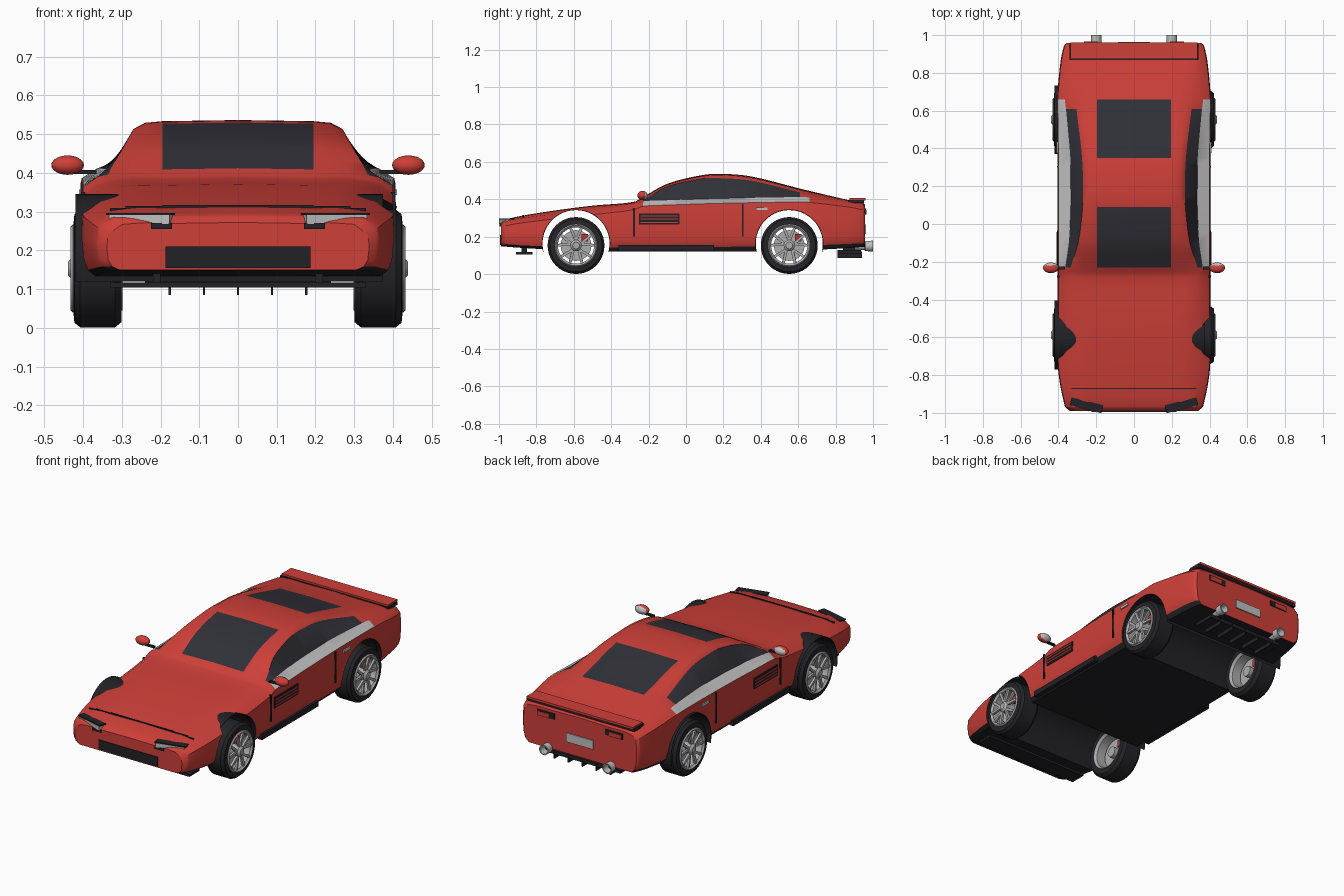
import bpy, bmesh
from math import sin, cos, pi, radians
from mathutils import Vector, Matrix

if "Cube" in bpy.data.objects:
    bpy.data.objects.remove(bpy.data.objects["Cube"])


def material(name, *rgb):
    m = bpy.data.materials.new(name)
    m.use_nodes = True
    m.diffuse_color = (*rgb, 1)
    m.node_tree.nodes["Principled BSDF"].inputs["Base Color"].default_value = (*rgb, 1)
    return m


red = material("red paint", .62, .05, .04)
black = material("black trim", .016, .016, .02)
glass = material("dark glass", .03, .03, .04)
silver = material("light silver", .52, .52, .52)
rubber = material("tyre rubber", .018, .018, .022)
metal = material("wheel metal", .42, .42, .42)
brake_red = material("brake red", .5, .03, .03)
parts = []


def finish(name, bm, *mats):
    bmesh.ops.recalc_face_normals(bm, faces=bm.faces)
    mesh = bpy.data.meshes.new(name)
    bm.to_mesh(mesh)
    bm.free()
    for m in mats:
        mesh.materials.append(m)
    ob = bpy.data.objects.new(name, mesh)
    bpy.context.collection.objects.link(ob)
    parts.append(ob)
    return ob


def box(name, mat, x, y, z, turn=0):
    """Box from three (low, high) ranges, turned about z."""
    bm = bmesh.new()
    size = [b - a for a, b in (x, y, z)]
    mid = [(a + b) / 2 for a, b in (x, y, z)]
    bmesh.ops.create_cube(bm, size=1, matrix=Matrix.Translation(mid)
                          @ Matrix.Rotation(turn, 4, 'Z') @ Matrix.Diagonal((*size, 1)))
    return finish(name, bm, mat)


def side_box(name, mat, s, x, y, z, turn=0):
    return box(name, mat, sorted((s * x[0], s * x[1])), y, z, s * turn)


def lathe(name, mats, profile, loc, steps=40, turn=0, closed=False, arc=None, index=0):
    """Spin (x, radius) points about the x axis."""
    bm = bmesh.new()
    start, sweep = arc or (0, 2 * pi)
    count = steps + 1 if arc else steps
    rings = []
    for i in range(count):
        a = start + sweep * i / steps
        rings.append([bm.verts.new((x, r * cos(a), r * sin(a))) for x, r in profile])
    n = len(profile)
    for i in range(steps):
        p, q = rings[i], rings[(i + 1) % count]
        for j in range(n if closed else n - 1):
            k = (j + 1) % n
            bm.faces.new((p[j], p[k], q[k], q[j]))
    bmesh.ops.remove_doubles(bm, verts=bm.verts, dist=1e-5)
    for f in bm.faces:
        f.material_index = index
    bmesh.ops.rotate(bm, verts=bm.verts, matrix=Matrix.Rotation(turn, 3, 'Z'))
    bmesh.ops.translate(bm, verts=bm.verts, vec=loc)
    return finish(name, bm, *mats)


# Body stations: y, top, half width, window top x and z, window sill x and z
stations = [
    (-.99, .272, .335, .26, .27, .3, .267),
    (-.965, .293, .362, .28, .29, .325, .285),
    (-.75, .333, .4, .3, .325, .35, .316),
    (-.5, .366, .4, .31, .357, .36, .344),
    (-.28, .386, .4, .33, .379, .365, .37),
    (-.23, .412, .4, .335, .396, .364, .389),
    (-.1, .483, .4, .295, .468, .345, .395),
    (.09, .53, .4, .272, .51, .335, .402),
    (.2, .536, .4, .27, .512, .335, .405),
    (.35, .522, .4, .275, .5, .337, .408),
    (.61, .457, .404, .305, .437, .36, .412),
    (.66, .445, .404, .312, .428, .365, .41),
    (.86, .398, .385, .32, .392, .35, .386),
    (.945, .382, .366, .31, .377, .34, .37),
    (.957, .37, .354, .3, .365, .33, .36)]


def blend(i, t):
    """Smooth curve through the stations."""
    a, b = stations[i], stations[i + 1]
    before = stations[max(i - 1, 0)]
    after = stations[min(i + 2, len(stations) - 1)]
    h = b[0] - a[0]
    row = [a[0] + h * t]
    for c in range(1, 7):
        m0 = (b[c] - before[c]) / (b[0] - before[0]) * h
        m1 = (after[c] - a[c]) / (after[0] - a[0]) * h
        d = b[c] - a[c]
        row.append(a[c] + t * m0 + t * t * (3 * d - 2 * m0 - m1) + t ** 3 * (m0 + m1 - 2 * d))
    return row


def section(row):
    y, top, w, x3, z3, x4, z4 = row
    low = .12 + .03 * abs(y) ** 3
    z5 = z4 - .026
    half = [(.195, top - .003), (.195 + .6 * (x3 - .195), top - .3 * (top - z3)),
            (x3, z3), (x4, z4), (w, z5)]
    for f, inset in ((.35, -.004), (.72, 0), (.9, .01), (1, .03)):
        half.append((w - inset, z5 + f * (low - z5)))
    ring = [(0, top)] + half + [(0, low)] + [(-x, z) for x, z in reversed(half)]
    return [Vector((x, y, z)) for x, z in ring]


rows = [blend(i, t / 4) for i in range(len(stations) - 1) for t in range(4)]
rows.append(stations[-1])
bm = bmesh.new()
loops = [[bm.verts.new(p) for p in section(r)] for r in rows]
count = len(loops[0])
for i in range(len(rows) - 1):
    y = (rows[i][0] + rows[i + 1][0]) / 2
    for j in range(count):
        k = (j + 1) % count
        f = bm.faces.new((loops[i][j], loops[i][k], loops[i + 1][k], loops[i + 1][j]))
        band = min(j, count - 1 - j)
        if band >= 8:
            f.material_index = 1
        elif band == 0 and (-.23 < y < .09 or .35 < y < .66):
            f.material_index = 2
        elif band == 3 and -.23 < y < .61:
            f.material_index = 2
        elif band == 4 and -.23 < y < .66:
            f.material_index = 3
bm.faces.new(loops[0])
bm.faces.new(loops[-1])
paint = (red, black, glass, silver)
body = finish("body", bm, *paint)

# Wheel wells cut right through, each with an open liner
AXLES = (-.588, .552)
cutters = []
for y in AXLES:
    cut = lathe("well_cutter", paint, [(-.6, 0), (-.6, .181), (.6, .181), (.6, 0)],
                (0, y, .163), steps=48, index=1)
    cut.hide_render = True
    cutters.append(cut)
    mod = body.modifiers.new("well", 'BOOLEAN')
    mod.operation, mod.solver, mod.object = 'DIFFERENCE', 'EXACT', cut
graph = bpy.context.evaluated_depsgraph_get()
body.data = bpy.data.meshes.new_from_object(body.evaluated_get(graph))
body.modifiers.clear()
for cut in cutters:
    parts.remove(cut)
    bpy.data.objects.remove(cut)
for y in AXLES:
    lathe("well_liner", [black], [(-.42, .179), (.375, .179), (.375, .182), (-.42, .182)],
          (0, y, .163), closed=True, arc=(radians(-14), radians(208)))


# Wheels
def spokes(loc, turn):
    bm = bmesh.new()
    for i in range(5):
        a = pi / 2 + i * 2 * pi / 5
        for lean in (-.3, .3):
            p = Vector((.058, .025 * cos(a), .025 * sin(a)))
            q = Vector((.06, .1 * cos(a + lean), .1 * sin(a + lean)))
            d = q - p
            rot = d.to_track_quat('Z', 'X').to_matrix().to_4x4()
            bmesh.ops.create_cube(bm, size=1, matrix=Matrix.Translation((p + q) / 2) @ rot
                                  @ Matrix.Diagonal((.014, .013, d.length, 1)))
    bmesh.ops.rotate(bm, verts=bm.verts, matrix=Matrix.Rotation(turn, 3, 'Z'))
    bmesh.ops.translate(bm, verts=bm.verts, vec=loc)
    finish("wheel_spokes", bm, metal)


for y in AXLES:
    for s in (1, -1):
        at, turn = (s * .3625, y, .153), 0 if s > 0 else pi
        lathe("tyre", [rubber], [(-.06, .105), (-.062, .138), (-.045, .152), (.045, .152),
              (.06, .14), (.063, .108)], at, turn=turn, closed=True)
        lathe("wheel_rim", [metal], [(.064, .114), (.07, .108), (.06, .097), (-.05, .097),
              (-.064, .108), (-.05, .112)], at, turn=turn, closed=True)
        lathe("brake_disc", [metal], [(-.006, 0), (-.006, .082), (.006, .082), (.006, 0)], at, turn=turn)
        lathe("wheel_hub", [metal], [(-.03, 0), (-.03, .03), (.065, .03), (.076, .018), (.076, 0)],
              at, steps=20, turn=turn)
        spokes(at, turn)
        side_box("brake_caliper", brake_red, s, (.35, .39), (y + .03, y + .065), (.175, .215))

# Side trim, vents, handles and mirrors
for s in (1, -1):
    side_box("door_front_gap", black, s, (.395, .407), (-.283, -.272), (.2, .35))
    side_box("door_rear_gap", black, s, (.395, .407), (.3, .308), (.2, .375))
    side_box("door_handle", silver, s, (.395, .41), (.375, .435), (.343, .357))
    side_box("sill", black, s, (.38, .405), (-.36, .15), (.124, .155))
    side_box("vent", black, s, (.396, .408), (-.25, -.035), (.265, .325))
    for z in (.276, .293, .31):
        side_box("vent_slat", red, s, (.4, .411), (-.243, -.042), (z - .002, z + .004))
    side_box("mirror_arm", black, s, (.365, .425), (-.24, -.225), (.397, .407))
    bm = bmesh.new()
    bmesh.ops.create_uvsphere(bm, u_segments=24, v_segments=14, radius=1, matrix=Matrix.Translation(
        (s * .44, -.232, .42)) @ Matrix.Diagonal((.042, .028, .025, 1)))
    for f in bm.faces:
        f.material_index = int(f.calc_center_median().y > -.22)
    finish("mirror", bm, red, silver)

    # Headlights, tail lights and exhausts
    lean = radians(14)
    side_box("headlight_lens", silver, s, (.17, .33), (-.982, -.94), (.268, .291), lean)
    side_box("headlight_cover", black, s, (.165, .338), (-.98, -.938), (.291, .297), lean)
    side_box("headlight_corner", black, s, (.17, .225), (-.996, -.96), (.255, .27))
    side_box("tail_light_frame", black, s, (.16, .27), (.95, .962), (.32, .352))
    side_box("tail_light", red, s, (.19, .265), (.955, .965), (.32, .344))
    lathe("exhaust", [silver], [(.9, .02), (.955, .022), (.96, .027), (1, .029), (1, .023), (.9, .016)],
          (s * .2, 0, .15), steps=24, turn=pi / 2, closed=True)
    lathe("exhaust_core", [black], [(.96, .024), (.96, 0)], (s * .2, 0, .15), steps=24, turn=pi / 2)

# Nose details
box("front_grille", black, (-.187, .187), (-.994, -.97), (.155, .21))
box("front_splitter", black, (-.33, .33), (-.91, -.82), (.104, .117))
for s in (1, -1):
    side_box("splitter_mount", black, s, (.2, .22), (-.88, -.85), (.11, .15))
seam = [(-.33, .304), (-.29, .309), (-.195, .314), (.195, .314), (.29, .309), (.33, .304)]
for (x0, z0), (x1, z1) in zip(seam, seam[1:]):
    z = (z0 + z1) / 2
    box("hood_seam", black, (x0, x1), (-.874, -.867), (z - .01, z + .003))

# Tail details
box("spoiler_gap", black, (-.341, .341), (.868, .952), (.38, .397))
box("spoiler", red, (-.336, .336), (.874, .96), (.394, .407))
box("number_plate", silver, (-.085, .085), (.95, .963), (.215, .265))
box("diffuser", black, (-.24, .24), (.81, .935), (.108, .128))
for i in range(-2, 3):
    x = i * .088
    box("diffuser_fin", black, (x - .003, x + .003), (.81, .94), (.085, .12))
for s in (1, -1):
    side_box("diffuser_mount", black, s, (.13, .15), (.84, .9), (.12, .155))

# Smooth shading with sharp edges kept
bpy.ops.object.select_all(action='DESELECT')
for ob in parts:
    ob.select_set(True)
bpy.context.view_layer.objects.active = body
bpy.ops.object.shade_smooth_by_angle(angle=radians(32))
